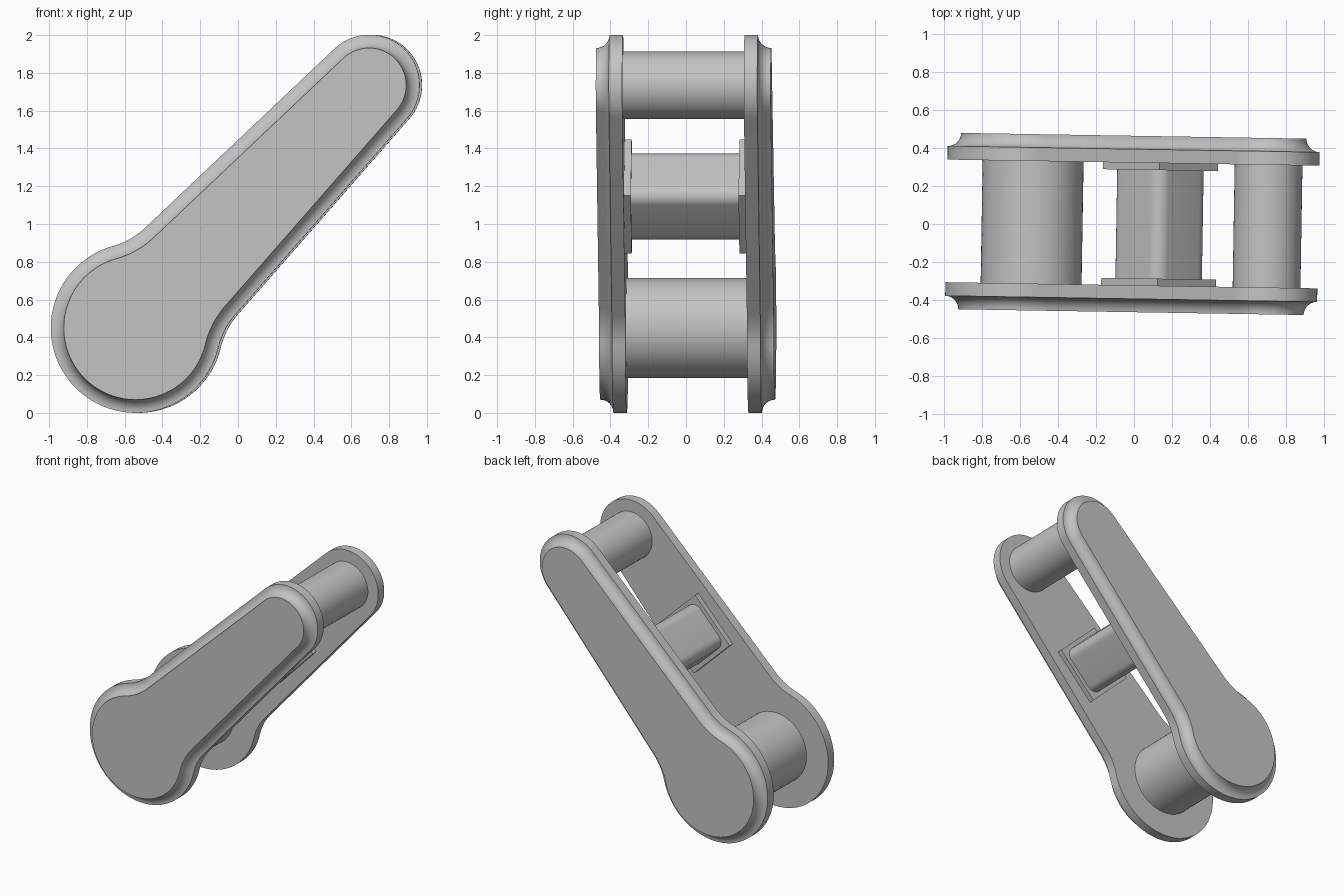
import bpy
import bmesh
from math import sin, cos, pi, radians, sqrt, atan2
from mathutils import Matrix

cube = bpy.data.objects.get("Cube")
if cube:
    bpy.data.objects.remove(cube, do_unlink=True)

grey = bpy.data.materials.new("plain_grey")
grey.use_nodes = True
colour = (0.55, 0.55, 0.55, 1)
grey.diffuse_color = colour
grey.node_tree.nodes["Principled BSDF"].inputs["Base Color"].default_value = colour

# Link frame: x runs from the large eye to the small eye, y across the plates
LENGTH = 1.783
BIG, SMALL, FILLET = 0.45, 0.267, 0.4
placement = (Matrix.Rotation(radians(-0.95), 4, "Z")
             @ Matrix.Translation((-0.535, 0, 0.45))
             @ Matrix.Rotation(radians(-46.1), 4, "Y"))


def arc(cx, cz, r, a, b, n):
    """Points along an arc from angle a to angle b."""
    return [(cx + r * cos(a + (b - a) * i / n), cz + r * sin(a + (b - a) * i / n))
            for i in range(n + 1)]


def circle(cx, r, n=64):
    return arc(cx, 0, r, 0, 2 * pi, n)[:-1]


def rounded_square(cx, half, r, n=8):
    c = half - r
    points = []
    for k, (sx, sz) in enumerate(((1, 1), (-1, 1), (-1, -1), (1, -1))):
        points += arc(cx + sx * c, sz * c, r, k * pi / 2, (k + 1) * pi / 2, n)
    return points


def square(cx, half):
    return [(cx + half, half), (cx - half, half), (cx - half, -half), (cx + half, -half)]


def link_outline(inset):
    """Tapered outline with two round ends, drawn in by the inset."""
    p = radians(87.3)
    k = LENGTH * cos(p) + SMALL + FILLET
    q = sqrt((BIG + FILLET) ** 2 - k * k)
    cx, cz = k * cos(p) + q * sin(p), k * sin(p) - q * cos(p)
    g = atan2(cz, cx)
    half = arc(LENGTH, 0, SMALL - inset, 0, p, 20)
    half += arc(cx, cz, FILLET + inset, p + pi, g + pi, 10)
    half += arc(0, 0, BIG - inset, g, pi, 28)[1:]
    return half + [(x, -z) for x, z in half[-2:0:-1]]


def loft(name, rings):
    """Skin a list of (outline, y) rings and cap both ends."""
    bm = bmesh.new()
    loops = [[bm.verts.new((x, y, z)) for x, z in pts] for pts, y in rings]
    for a, b in zip(loops, loops[1:]):
        for i in range(len(a)):
            j = (i + 1) % len(a)
            bm.faces.new((a[i], a[j], b[j], b[i]))
    bm.faces.new(loops[0])
    bm.faces.new(loops[-1])
    bmesh.ops.transform(bm, matrix=placement, verts=bm.verts)
    bmesh.ops.recalc_face_normals(bm, faces=bm.faces)
    mesh = bpy.data.meshes.new(name)
    bm.to_mesh(mesh)
    bm.free()
    mesh.materials.append(grey)
    obj = bpy.data.objects.new(name, mesh)
    bpy.context.collection.objects.link(obj)
    bpy.ops.object.select_all(action="DESELECT")
    obj.select_set(True)
    bpy.context.view_layer.objects.active = obj
    bpy.ops.object.shade_smooth_by_angle(angle=radians(30))
    return obj


# Side plates with a hollow cove around the outer face, and their square pads
INNER, OUTER, COVE = 0.322, 0.463, 0.07
POST_X = 0.965
for side, s in (("front", -1), ("back", 1)):
    rings = [(link_outline(0), s * INNER)]
    for i in range(9):
        a = pi / 2 * i / 8
        rings.append((link_outline(COVE * sin(a)), s * (OUTER - COVE * cos(a))))
    loft(side + "_plate", rings)
    loft(side + "_pad", [(square(POST_X, 0.213), s * 0.285),
                         (square(POST_X, 0.213), s * 0.34)])

# Cross members between the plates
for name, shape in (("large_pin", circle(0, 0.265)),
                    ("small_pin", circle(LENGTH, 0.178)),
                    ("middle_post", rounded_square(POST_X, 0.181, 0.07))):
    loft(name, [(shape, -0.34), (shape, 0.34)])
